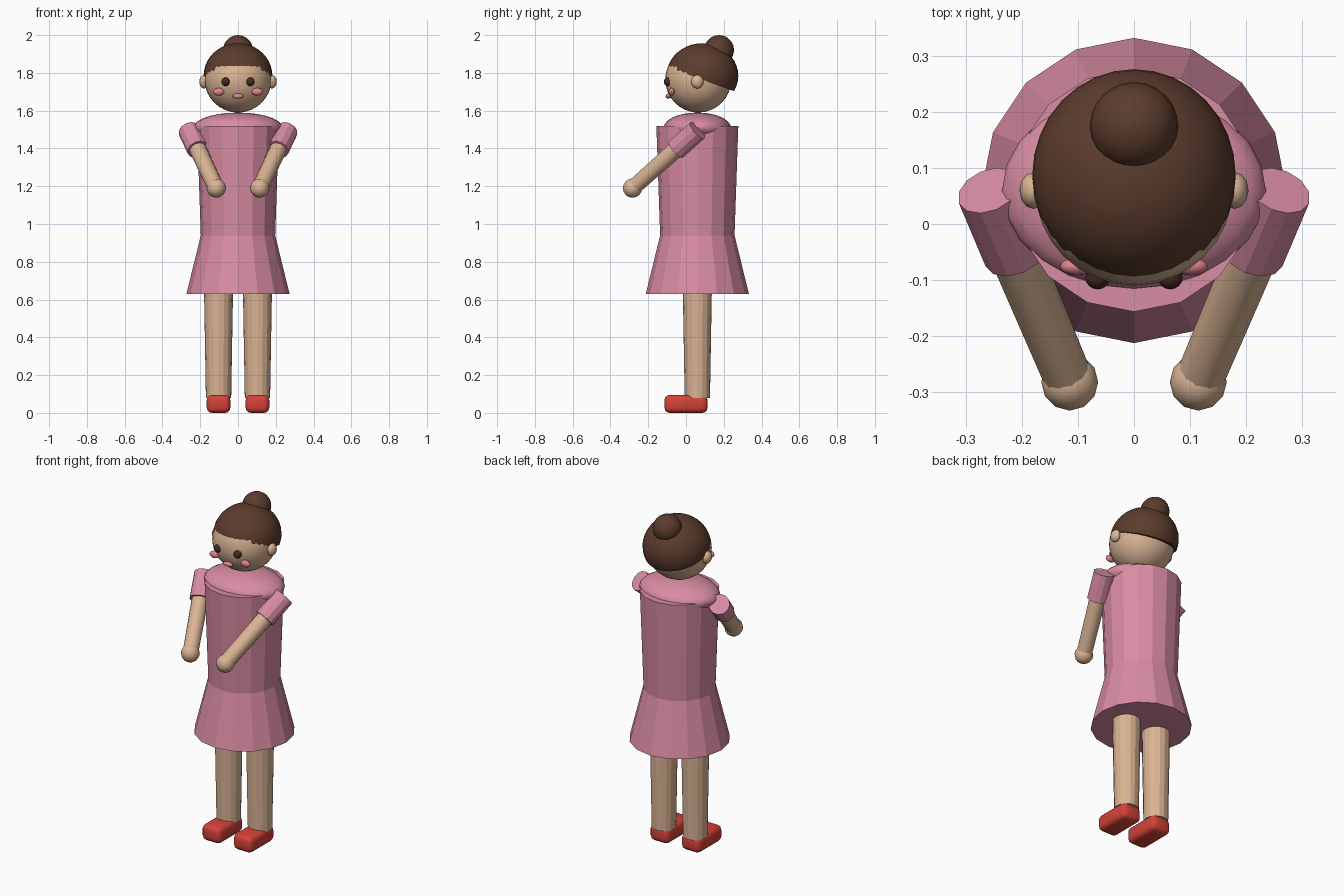
import bpy, bmesh, math
from mathutils import Vector, Matrix

if "Cube" in bpy.data.objects:
    bpy.data.objects.remove(bpy.data.objects["Cube"], do_unlink=True)


def material(name, rgb):
    lin = [((c / 255 + 0.055) / 1.055) ** 2.4 for c in rgb] + [1.0]
    m = bpy.data.materials.new(name)
    m.use_nodes = True
    m.diffuse_color = lin
    m.node_tree.nodes["Principled BSDF"].inputs["Base Color"].default_value = lin
    return m


PINK = material("dress pink", (217, 140, 163))
SKIN = material("skin", (218, 180, 148))
HAIR = material("hair brown", (92, 60, 45))
RED = material("shoe red", (212, 66, 56))
DARK = material("eye brown", (70, 42, 34))
BLUSH = material("blush pink", (226, 132, 138))


def finish(name, bm, mat, smooth=True):
    bmesh.ops.recalc_face_normals(bm, faces=bm.faces)
    me = bpy.data.meshes.new(name)
    bm.to_mesh(me)
    bm.free()
    me.materials.append(mat)
    ob = bpy.data.objects.new(name, me)
    bpy.context.collection.objects.link(ob)
    if smooth:
        bpy.ops.object.select_all(action='DESELECT')
        ob.select_set(True)
        bpy.context.view_layer.objects.active = ob
        bpy.ops.object.shade_smooth_by_angle(angle=math.radians(35))
    return ob


def ball(name, centre, radii, mat, seg=24, rings=14, cut=None):
    """Ellipsoid, optionally keeping only the part above a cutting plane."""
    bm = bmesh.new()
    bmesh.ops.create_uvsphere(bm, u_segments=seg, v_segments=rings, radius=1,
                              matrix=Matrix.Translation(centre) @ Matrix.Diagonal((*radii, 1)))
    if cut:
        res = bmesh.ops.bisect_plane(bm, geom=bm.verts[:] + bm.edges[:] + bm.faces[:],
                                     plane_co=cut[0], plane_no=cut[1], clear_inner=True)
        edges = [e for e in res["geom_cut"] if isinstance(e, bmesh.types.BMEdge)]
        bmesh.ops.contextual_create(bm, geom=edges)
    return finish(name, bm, mat)


def tube(name, a, b, ra, rb, mat, seg=16, smooth=False):
    """Capped cone from point a (radius ra) to point b (radius rb)."""
    a, b = Vector(a), Vector(b)
    bm = bmesh.new()
    bmesh.ops.create_cone(bm, cap_ends=True, segments=seg, radius1=ra, radius2=rb,
                          depth=(b - a).length)
    rot = (b - a).to_track_quat('Z', 'Y').to_matrix().to_4x4()
    bmesh.ops.transform(bm, verts=bm.verts, matrix=Matrix.Translation((a + b) / 2) @ rot)
    return finish(name, bm, mat, smooth)


def shoe(name, centre, size):
    bm = bmesh.new()
    bmesh.ops.create_cube(bm, size=1, matrix=Matrix.Translation(centre) @ Matrix.Diagonal((*size, 1)))
    bmesh.ops.bevel(bm, geom=bm.edges[:], offset=0.028, segments=3, profile=0.5, affect='EDGES')
    return finish(name, bm, RED)


# Dress
tube("skirt", (0, 0.06, 0.63), (0, 0.06, 0.94), 0.273, 0.197, PINK)
tube("bodice", (0, 0.06, 0.94), (0, 0.06, 1.52), 0.197, 0.217, PINK)
ball("shoulder_yoke", (0, 0.06, 1.51), (0.236, 0.178, 0.08), PINK)

# Head, swept-back hair cap and bun
ball("head", (0, 0.065, 1.765), (0.177, 0.175, 0.175), SKIN, 32, 16)
ball("hair_cap", (0, 0.087, 1.785), (0.182, 0.19, 0.172), HAIR, 32, 20,
     cut=((0, 0.07, 1.77), (0, 0.34, 0.94)))
ball("hair_bun", (0, 0.175, 1.921), (0.079, 0.079, 0.079), HAIR)
ball("mouth", (0, -0.094, 1.677), (0.03, 0.014, 0.014), BLUSH, 16, 8)

# Paired parts
for side, s in (("left", 1), ("right", -1)):
    # Face
    ball(side + "_eye", (s * 0.065, -0.096, 1.753), (0.022, 0.021, 0.023), DARK, 16, 8)
    ball(side + "_cheek", (s * 0.102, -0.076, 1.7), (0.03, 0.016, 0.02), BLUSH, 16, 8)
    ball(side + "_ear", (s * 0.18, 0.06, 1.753), (0.025, 0.033, 0.036), SKIN, 12, 8)

    # Arm reaching forward and inward
    shoulder = Vector((s * 0.26, 0.06, 1.495))
    wrist = Vector((s * 0.115, -0.283, 1.19))
    tube(side + "_sleeve", shoulder, shoulder.lerp(wrist, 0.33), 0.058, 0.058, PINK, 12)
    tube(side + "_arm", shoulder.lerp(wrist, 0.1), wrist, 0.047, 0.043, SKIN, 12, True)
    ball(side + "_hand", wrist, (0.051, 0.051, 0.051), SKIN, 12, 8)

    # Leg and shoe
    tube(side + "_leg", (s * 0.103, 0.06, 0.08), (s * 0.103, 0.06, 0.66), 0.067, 0.077, SKIN)
    shoe(side + "_shoe", (s * 0.103, 0, 0.0475), (0.125, 0.228, 0.095))
